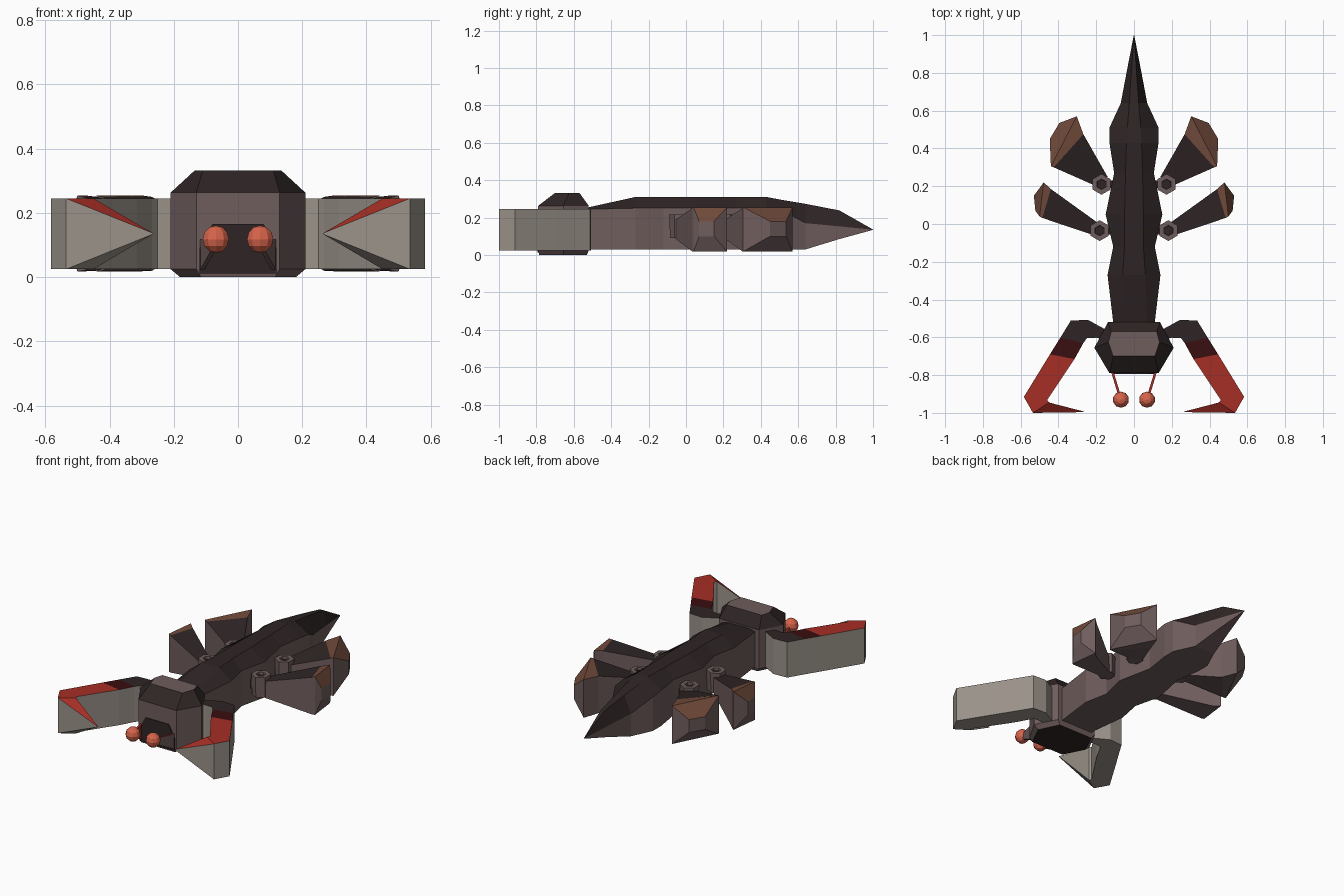
import bpy, bmesh, math
from mathutils import Vector

if "Cube" in bpy.data.objects:
    bpy.data.objects.remove(bpy.data.objects["Cube"])


def lin(c):
    c /= 255
    return c / 12.92 if c <= 0.04045 else ((c + 0.055) / 1.055) ** 2.4


def material(name, r, g, b):
    m = bpy.data.materials.new(name)
    m.diffuse_color = (lin(r), lin(g), lin(b), 1)
    m.use_nodes = True
    m.node_tree.nodes["Principled BSDF"].inputs["Base Color"].default_value = m.diffuse_color
    return m


DARK, MAUVE, TAN, RED, MAROON, BROWN, ORANGE = range(7)
MATS = [material("dark_shell", 47, 37, 37), material("mauve_hull", 112, 93, 93),
        material("tan_grey", 155, 147, 138), material("claw_red", 165, 46, 37),
        material("maroon", 58, 14, 16), material("tip_brown", 112, 74, 58),
        material("eye_orange", 215, 100, 75)]


def finish(name, bm, mirror=False):
    bmesh.ops.recalc_face_normals(bm, faces=bm.faces)
    me = bpy.data.meshes.new(name)
    bm.to_mesh(me)
    bm.free()
    for m in MATS:
        me.materials.append(m)
    ob = bpy.data.objects.new(name, me)
    bpy.context.collection.objects.link(ob)
    if mirror:
        ob.modifiers.new("mirror", 'MIRROR').use_mirror_merge = False
    return ob


def loft(name, rings, rule, mirror=False):
    """Skin equal-length rings; rule(row, segment) gives the colour, segment -1 is a cap."""
    bm = bmesh.new()
    rows = [[bm.verts.new(p) for p in ring] for ring in rings]
    n = len(rows[0])
    for i in range(len(rows) - 1):
        for k in range(n):
            j = (k + 1) % n
            f = bm.faces.new((rows[i][k], rows[i][j], rows[i + 1][j], rows[i + 1][k]))
            f.material_index = rule(i, k)
    for i in (0, len(rows) - 1):
        bm.faces.new(rows[i]).material_index = rule(i, -1)
    return finish(name, bm, mirror)


def slab_ring(a, b, z0, z1):
    """Upright quad over the plan line a-b."""
    return [(*a, z0), (*a, z1), (*b, z1), (*b, z0)]


# Body: y, half width, ridge half width, bottom, eave, top
body = [(-.52, .11, .07, .03, .245, .255), (-.27, .14, .06, .03, .25, .31),
        (-.12, .11, .05, .03, .25, .31), (.05, .15, .05, .03, .25, .31),
        (.27, .105, .045, .03, .25, .31), (.43, .13, .04, .03, .25, .31),
        (.51, .13, .035, .03, .24, .295), (.64, .07, .025, .03, .17, .273),
        (.82, .036, .012, .085, .153, .238), (1, .001, .0005, .134, .135, .136)]
loft("body", [[(-w, y, b), (-w, y, e), (-r, y, t), (r, y, t), (w, y, e), (w, y, b)]
              for y, w, r, b, e, t in body],
     lambda i, k: DARK if k in (1, 2, 3) else MAUVE)


# Head: stacked hexagons
def hexagon(a, b, c, z):
    half = [a, b, c]
    return [(x, y, z) for x, y in half] + [(-x, y, z) for x, y in reversed(half)]


loft("head", [hexagon((.12, -.53), (.18, -.655), (.115, -.785), 0),
              hexagon((.138, -.52), (.21, -.655), (.13, -.79), .025),
              hexagon((.138, -.52), (.21, -.655), (.13, -.79), .263),
              hexagon((.12, -.57), (.135, -.625), (.11, -.70), .332)],
     lambda i, k: (MAUVE if i == 3 else DARK) if k < 0 else (DARK if i == 2 else MAUVE))

# Mouth plate
loft("mouth", [[(-.12, y, .012), (-.12, y, .09), (-.08, y, .165),
                (.08, y, .165), (.12, y, .09), (.12, y, .012)] for y in (-.788, -.795)],
     lambda i, k: DARK)

# Arms with pointed claws (outer, inner plan points)
arm = [((.13, -.57), (.15, -.615)), ((.245, -.507), (.2, -.602)),
       ((.335, -.512), (.25, -.605)), ((.39, -.602), (.268, -.63)),
       ((.445, -.69), (.315, -.715)), ((.583, -.915), (.46, -.932)),
       ((.535, -1), (.45, -.945))]
rings = [slab_ring(a, b, .025, .245) for a, b in arm]
rings.append(slab_ring((.265, -.996), (.265, -.993), .134, .137))
loft("claw_arm", rings,
     lambda i, k: TAN if k != 1 else DARK if i < 3 else MAROON if i == 3 else RED, True)

# Eye stalks
loft("eye_stalk", [slab_ring((.125, -.77), (.112, -.77), .01, .115),
                   slab_ring((.08, -.92), (.066, -.92), .09, .125)],
     lambda i, k: RED if k in (1, 2) else MAUVE, True)

# Eyes
bm = bmesh.new()
bmesh.ops.create_uvsphere(bm, u_segments=10, v_segments=6, radius=.043)
bmesh.ops.translate(bm, verts=bm.verts, vec=Vector((.069, -.93, .118)))
for f in bm.faces:
    f.material_index = ORANGE
finish("eye", bm, True)

# Paddle legs: inner end, brown line, full ring, end cap
legs = {"rear_leg": [((.14, .25), (.21, .205)), ((.268, .475), (.425, .3)),
                     ((.303, .57), (.44, .305)), ((.395, .535), (.446, .45))],
        "middle_leg": [((.19, .005), (.21, -.06)), ((.44, .185), (.485, .032)),
                       ((.478, .22), (.50, .04)), ((.53, .15), (.522, .07))]}
heights = [(.09, .185), (.02, .25), (.018, .255), (.1, .18)]
for name, pts in legs.items():
    loft(name, [slab_ring(a, b, *z) for (a, b), z in zip(pts, heights)],
         lambda i, k: MAUVE if k != 1 else DARK if i == 0 else BROWN, True)

# Leg hubs with a sunken dark centre
for name, x, y in (("rear_hub", .172, .21), ("middle_hub", .182, -.035)):
    def ring(r, z):
        return [(x + r * math.cos(math.radians(a)), y + r * math.sin(math.radians(a)), z)
                for a in range(30, 390, 60)]
    loft(name, [ring(.05, .09), ring(.055, .215), ring(.028, .215), ring(.026, .2)],
         lambda i, k: DARK if k < 0 and i else MAUVE, True)
    # Short axle into the body
    loft(name.replace("hub", "axle"),
         [[(px, y - .02, .12), (px, y - .02, .18), (px, y + .02, .18), (px, y + .02, .12)]
          for px in (.08, x)], lambda i, k: DARK, True)
